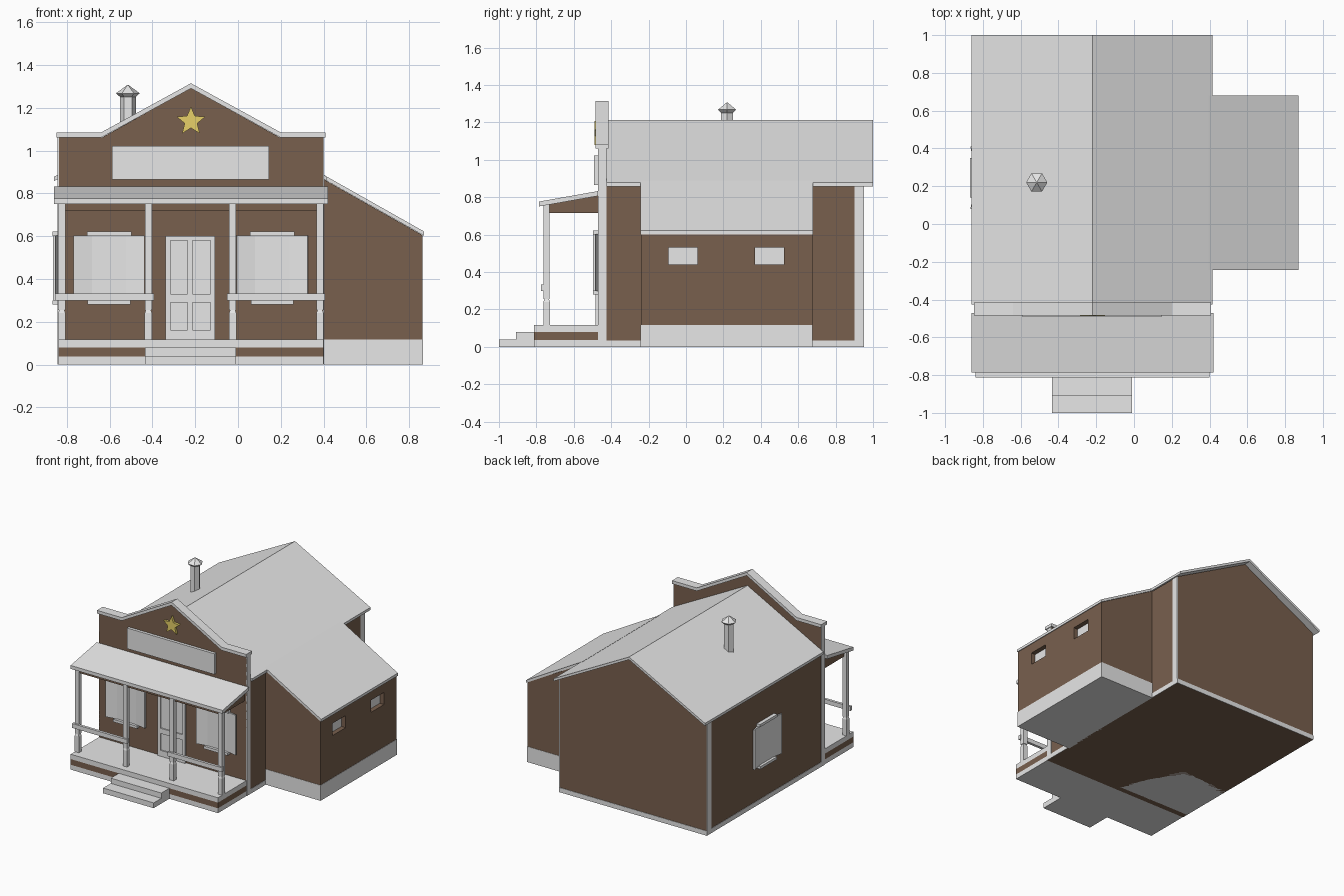
import bpy, bmesh, math
from mathutils import Matrix, Vector

old = bpy.data.objects.get("Cube")
if old:
    bpy.data.objects.remove(old, do_unlink=True)


def material(name, rgb):
    m = bpy.data.materials.new(name)
    m.use_nodes = True
    m.diffuse_color = (*rgb, 1)
    m.node_tree.nodes["Principled BSDF"].inputs["Base Color"].default_value = (*rgb, 1)
    return m


GREY = material("pale grey", (0.8, 0.8, 0.8))
BROWN = material("brown wood", (0.19, 0.117, 0.076))
GOLD = material("gold", (0.8, 0.63, 0.14))


def finish(name, bm, mat, matrix=None):
    if matrix:
        bm.transform(matrix)
    bmesh.ops.recalc_face_normals(bm, faces=bm.faces)
    mesh = bpy.data.meshes.new(name)
    bm.to_mesh(mesh)
    bm.free()
    mesh.materials.append(mat)
    ob = bpy.data.objects.new(name, mesh)
    bpy.context.collection.objects.link(ob)
    return ob


def prism(name, pts, a, b, mat, axis="y", matrix=None):
    """Extrude a profile along an axis: (x, z) along y, (y, z) along x, (x, y) along z."""
    place = {"y": lambda p, t: (p[0], t, p[1]),
             "x": lambda p, t: (t, p[0], p[1]),
             "z": lambda p, t: (p[0], p[1], t)}[axis]
    bm = bmesh.new()
    lo = [bm.verts.new(place(p, a)) for p in pts]
    hi = [bm.verts.new(place(p, b)) for p in pts]
    bm.faces.new(lo)
    bm.faces.new(hi)
    for i in range(len(pts)):
        j = (i + 1) % len(pts)
        bm.faces.new((lo[i], lo[j], hi[j], hi[i]))
    return finish(name, bm, mat, matrix)


def box(name, x, y, z, mat, matrix=None):
    rect = [(x[0], z[0]), (x[1], z[0]), (x[1], z[1]), (x[0], z[1])]
    return prism(name, rect, y[0], y[1], mat, "y", matrix)


def slab(line, t):
    """Closed profile of a band of height t below a line."""
    return line + [(u, v - t) for u, v in reversed(line)]


def cone(name, x, y, z, r1, r2, sides, mat):
    bm = bmesh.new()
    bmesh.ops.create_cone(bm, cap_ends=True, segments=sides, radius1=r1, radius2=r2,
                          depth=z[1] - z[0])
    turn = Matrix.Rotation(math.pi / 2, 4, "Z") if sides == 6 else Matrix.Rotation(math.pi / 4, 4, "Z")
    return finish(name, bm, mat, Matrix.Translation((x, y, sum(z) / 2)) @ turn)


L, R, MID = -0.84, 0.40, -0.22      # main walls and ridge
FRONT, BACK = -0.47, 0.95

# Main house
prism("main_walls", [(L, 0), (R, 0), (R, 0.862), (MID, 1.19), (L, 0.862)], -0.43, BACK, BROWN)
prism("main_roof", slab([(-0.86, 0.878), (MID, 1.212), (0.415, 0.878)], 0.02), -0.425, 1.0, GREY)
box("base_strip", (L - 0.003, R + 0.003), (-0.43, BACK + 0.003), (0, 0.035), GREY)
for side, x in (("right", L), ("left", R)):
    edge = (x - 0.003, x + 0.003)
    box(side + "_back_corner_board", edge, (0.9, BACK + 0.001), (0, 0.862), GREY)
    box(side + "_front_corner_board", edge, (FRONT, -0.425), (0, 1.062), GREY)

# Stepped false front with its coping
step = [(L, 1.062), (-0.635, 1.062), (MID, 1.292), (0.195, 1.062), (R, 1.062)]
prism("false_front", [(L, 0), *step, (R, 0)], FRONT, -0.425, BROWN)
cope = [(-0.848, 1.085), (-0.64, 1.085), (MID, 1.315), (0.2, 1.085), (0.408, 1.085)]
prism("false_front_coping", slab(cope, 0.024), -0.485, -0.415, GREY)
box("sign_board", (-0.59, 0.145), (-0.492, FRONT), (0.865, 1.022), GREY)
star = [(MID + r * math.sin(i * math.pi / 5), 1.137 + r * math.cos(i * math.pi / 5))
        for i, r in enumerate([0.07, 0.031] * 5)]
prism("star", star, -0.488, FRONT, GOLD)

# Side extension with recessed windows
annex = prism("side_extension", [(0.39, 0.1), (0.862, 0.1), (0.862, 0.605), (0.39, 0.872)],
              -0.24, 0.675, BROWN)
box("side_extension_base", (0.39, 0.864), (-0.242, 0.677), (0, 0.118), GREY)
prism("side_extension_roof", slab([(0.395, 0.89), (0.87, 0.622)], 0.02), -0.243, 0.68, GREY)
for y0 in (-0.093, 0.37):
    span = (y0, y0 + 0.155)
    cutter = box("window_cutter", (0.822, 0.9), span, (0.44, 0.532), BROWN)
    cutter.hide_render = True
    mod = annex.modifiers.new("window", "BOOLEAN")
    mod.operation, mod.object, mod.solver = "DIFFERENCE", cutter, "EXACT"
    graph = bpy.context.evaluated_depsgraph_get()
    cut = bpy.data.meshes.new_from_object(annex.evaluated_get(graph))
    annex.modifiers.clear()
    annex.data = cut
    bpy.data.objects.remove(cutter, do_unlink=True)
    box("extension_window", (0.82, 0.827), span, (0.44, 0.532), GREY)

# Porch deck and steps
for name, z, mat in (("deck_base", (0, 0.037), GREY), ("deck_skirt", (0.037, 0.08), BROWN),
                     ("deck_floor", (0.08, 0.117), GREY)):
    box(name, (L, R), (-0.812, FRONT), z, mat)
box("lower_step", (-0.435, -0.01), (-1.0, -0.8), (0, 0.04), GREY)
box("upper_step", (-0.435, -0.01), (-0.908, -0.8), (0, 0.08), GREY)

# Porch roof
prism("porch_roof", slab([(-0.785, 0.777), (FRONT, 0.833)], 0.026), -0.86, 0.42, GREY, "x")
prism("porch_beam", [(-0.746, 0.717), (FRONT, 0.717), (FRONT, 0.815), (-0.746, 0.766)],
      -0.822, 0.382, BROWN, "x")

# Porch posts: square foot, tapered collar, slimmer shaft
for x in (-0.824, -0.419, -0.025, 0.383):
    for part, z, a, b in (("foot", (0.117, 0.24), 0.017, 0.017),
                          ("collar", (0.24, 0.255), 0.017, 0.012),
                          ("shaft", (0.255, 0.765), 0.0165, 0.0165)):
        cone("post_" + part, x, -0.745, z, a * math.sqrt(2), b * math.sqrt(2), 4, GREY)
for x in ((-0.855, -0.393), (-0.052, 0.407)):
    box("porch_rail", x, (-0.775, -0.755), (0.3, 0.333), GREY)

# Panelled double door
box("door_panels", (-0.338, -0.108), (FRONT - 0.005, FRONT), (0.117, 0.602), GREY)
for x in ((-0.338, -0.315), (-0.236, -0.213), (-0.128, -0.108)):
    box("door_stile", x, (FRONT - 0.014, FRONT), (0.117, 0.602), GREY)
for z in ((0.117, 0.162), (0.29, 0.33), (0.58, 0.602)):
    box("door_rail", (-0.338, -0.108), (FRONT - 0.0139, FRONT), z, GREY)


def shuttered_window(matrix):
    """Window with splayed shutters; local -y points away from the wall."""
    box("window_pane", (-0.08, 0.08), (-0.008, 0), (0.3, 0.6), GREY, matrix)
    box("window_lintel", (-0.104, 0.104), (-0.028, 0), (0.602, 0.622), GREY, matrix)
    box("window_sill", (-0.1, 0.1), (-0.028, 0), (0.28, 0.3), GREY, matrix)
    for s in (-1, 1):
        leaf = [(s * 0.08, 0), (s * 0.08, -0.01), (s * 0.165, -0.026), (s * 0.167, -0.014)]
        prism("shutter", leaf, 0.3, 0.603, GREY, "z", matrix)


shuttered_window(Matrix.Translation((-0.603, FRONT, 0)))
shuttered_window(Matrix.Translation((0.16, FRONT, 0)))
shuttered_window(Matrix.Translation((L, 0.245, 0)) @ Matrix.Rotation(-math.pi / 2, 4, "Z"))

# Stove pipe with a hexagonal cap
cone("stove_pipe", -0.515, 0.22, (0.98, 1.26), 0.037, 0.037, 6, GREY)
cone("pipe_cap_under", -0.515, 0.22, (1.25, 1.268), 0.035, 0.056, 6, GREY)
cone("pipe_cap_top", -0.515, 0.22, (1.268, 1.306), 0.056, 0.004, 6, GREY)
